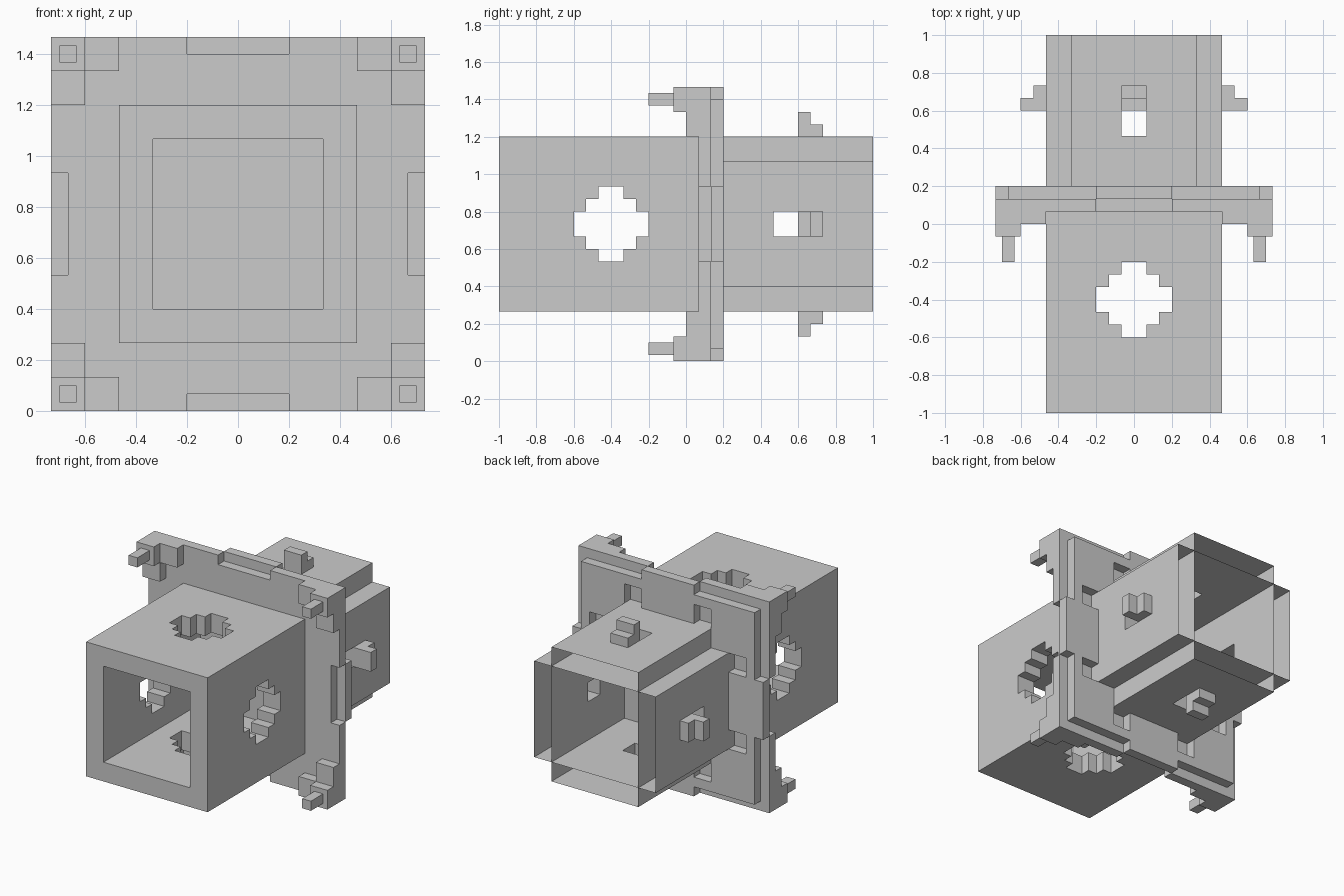
import bpy, bmesh
from math import pi
from mathutils import Matrix, Vector

if "Cube" in bpy.data.objects:
    bpy.data.objects.remove(bpy.data.objects["Cube"])

U = 1 / 15            # block unit
CZ = 11               # height of the centre axis, in units


def box(name, x, y, z):
    """Box from ranges in units, z measured from the centre axis."""
    bm = bmesh.new()
    bmesh.ops.create_cube(bm, size=1)
    for v in bm.verts:
        v.co = Vector([(r[0] if c < 0 else r[1]) * U for c, r in zip(v.co, (x, y, z))])
    me = bpy.data.meshes.new(name)
    bm.to_mesh(me)
    bm.free()
    ob = bpy.data.objects.new(name, me)
    bpy.context.collection.objects.link(ob)
    return ob


def turn(ob, quarter):
    """Turn the mesh by quarter turns around the long y axis."""
    ob.data.transform(Matrix.Rotation(quarter * pi / 2, 4, 'Y'))
    for v in ob.data.vertices:
        v.co = [round(c / U) * U for c in v.co]
    return ob


def boolean(ob, tool, op):
    mod = ob.modifiers.new(op, 'BOOLEAN')
    mod.operation, mod.object, mod.solver = op, tool, 'EXACT'
    bpy.context.view_layer.objects.active = ob
    bpy.ops.object.modifier_apply(modifier=mod.name)
    bpy.data.objects.remove(tool)


def cut(ob, tool):
    boolean(ob, tool, 'DIFFERENCE')


def join(ob, tool):
    boolean(ob, tool, 'UNION')


# Front square tube with stepped round windows
tube = box("front_tube", (-7, 7), (-15, 1), (-7, 7))
cut(tube, box("bore", (-5, 5), (-16, 2), (-5, 5)))
for q in range(2):
    for a, b in ((3, 1), (2, 2), (1, 3)):
        cut(tube, turn(box("window", (-a, a), (-6 - b, -6 + b), (-9, 9)), q))

# Mounting plate: two layers whose edges interlock, sockets in the back
plate_front = box("plate_front_layer", (-11, 11), (1, 2), (-11, 11))
plate_back = box("plate_back_layer", (-10, 10), (2, 3), (-10, 10))
for q in range(4):
    cut(plate_front, turn(box("notch", (-3, 3), (0, 3), (10, 12)), q))
    join(plate_back, turn(box("tab", (-3, 3), (2, 3), (9, 11)), q))
    for s in ((-5, -3), (3, 5)):
        cut(plate_back, turn(box("socket", s, (2, 4), (7, 9)), q))

# Corner brackets with pins on the front of the plate
for sx in (-1, 1):
    for sz in (-1, 1):
        def span(a, b, s):
            return tuple(sorted((a * s, b * s)))
        bracket = box("corner_bracket", span(7, 11, sx), (0, 1), span(9, 11, sz))
        join(bracket, box("arm", span(9, 11, sx), (0, 1), span(7, 11, sz)))
        join(bracket, box("block", span(9, 11, sx), (-1, 0), span(9, 11, sz)))
        join(bracket, box("pin", span(9.5, 10.5, sx), (-3, -1), span(9.5, 10.5, sz)))

# Rear hollow panels, open at the ends, each with a hole and a stepped catch
for q in range(4):
    panel = box("rear_panel", (-5, 5), (3, 15), (5, 7))
    cut(panel, box("hole", (-1, 1), (7, 9), (4, 8)))
    join(panel, box("catch_high", (-1, 1), (9, 10), (6, 9)))
    join(panel, box("catch_low", (-1, 1), (9, 11), (6, 8)))
    bm = bmesh.new()
    bm.from_mesh(panel.data)
    ends = [f for f in bm.faces if all(abs(v.co.y - 15 * U) < 1e-3 for v in f.verts)
            or all(abs(v.co.y - 3 * U) < 1e-3 for v in f.verts)]
    bmesh.ops.delete(bm, geom=ends, context='FACES')
    bm.to_mesh(panel.data)
    bm.free()
    turn(panel, q)

# Stand everything on the ground
for ob in bpy.context.collection.objects:
    ob.data.transform(Matrix.Translation((0, 0, CZ * U)))
